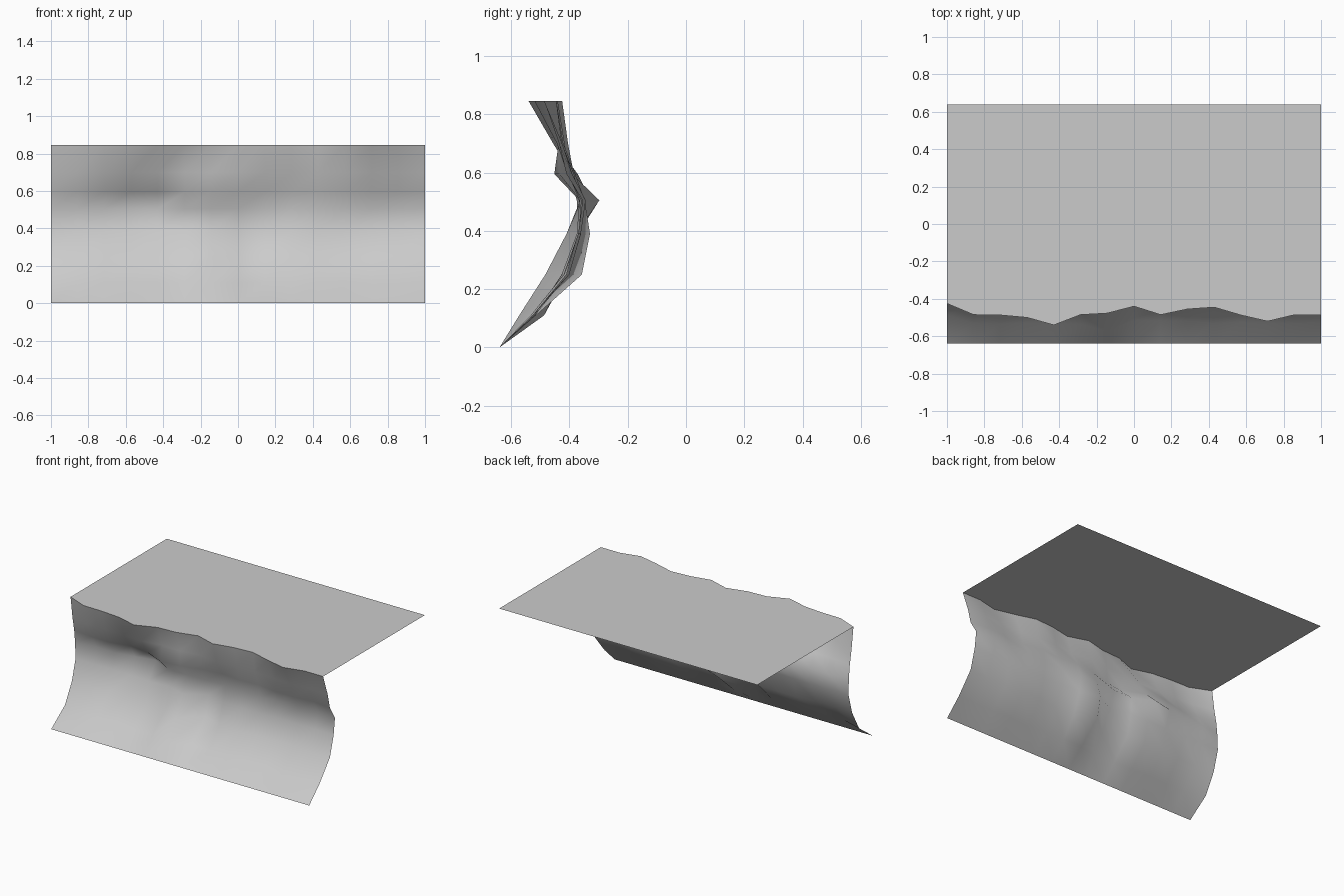
import bpy, random

if "Cube" in bpy.data.objects:
    bpy.data.objects.remove(bpy.data.objects["Cube"])

random.seed(4)
COLS = 14
HALF_DEPTH, HEIGHT = 0.64, 0.845

# average cliff section as (y, z), foot to just below the lip
section = [(-0.64, 0.0), (-0.525, 0.11), (-0.41, 0.25), (-0.37, 0.39),
           (-0.355, 0.505), (-0.40, 0.595), (-0.435, 0.70)]
# wavy lip, one y per column
lip = [-0.425, -0.485, -0.487, -0.50, -0.54, -0.485, -0.477, -0.44,
       -0.485, -0.455, -0.445, -0.487, -0.52, -0.486, -0.486]
# local hollows and bulges: (column, row) -> y shift
bumps = {(0, 1): 0.038, (0, 4): -0.02, (3, 4): 0.03, (4, 4): 0.055,
         (4, 5): 0.03, (3, 5): 0.02, (5, 5): -0.05, (6, 5): -0.03,
         (5, 4): -0.01, (6, 1): -0.045, (6, 2): -0.08, (7, 2): 0.06,
         (6, 3): -0.03, (7, 3): 0.03, (9, 2): -0.02, (8, 5): 0.025,
         (7, 5): -0.015, (14, 5): -0.01, (13, 4): 0.01}


def make_object(name, verts, faces):
    mesh = bpy.data.meshes.new(name)
    mesh.from_pydata(verts, [], faces)
    mesh.update()
    obj = bpy.data.objects.new(name, mesh)
    bpy.context.collection.objects.link(obj)
    return obj


def column_x(c):
    return -1 + 2 * c / COLS


# cliff face: rough sheet hanging between straight foot and wavy lip
verts = []
for r, (y, z) in enumerate(section):
    for c in range(COLS + 1):
        dy = bumps.get((c, r), 0)
        if r and 0 < c < COLS:
            dy += random.uniform(-0.012, 0.012)
        # upper rows follow the lip partly
        dy += max(0, r - 4) * 0.25 * (lip[c] + 0.485)
        verts.append((column_x(c), y + dy, z))
verts += [(column_x(c), y, HEIGHT) for c, y in enumerate(lip)]
n = COLS + 1
faces = [(r * n + c, r * n + c + 1, (r + 1) * n + c + 1, (r + 1) * n + c)
         for r in range(len(section)) for c in range(COLS)]
cliff = make_object("cliff_face", verts, faces)
for p in cliff.data.polygons:
    p.use_smooth = True

# flat plateau running back from the lip
verts = [(column_x(c), y, HEIGHT) for c, y in enumerate(lip)]
verts += [(column_x(c), HALF_DEPTH, HEIGHT) for c in range(n)]
faces = [(c, c + 1, n + c + 1, n + c) for c in range(COLS)]
make_object("plateau_top", verts, faces)
